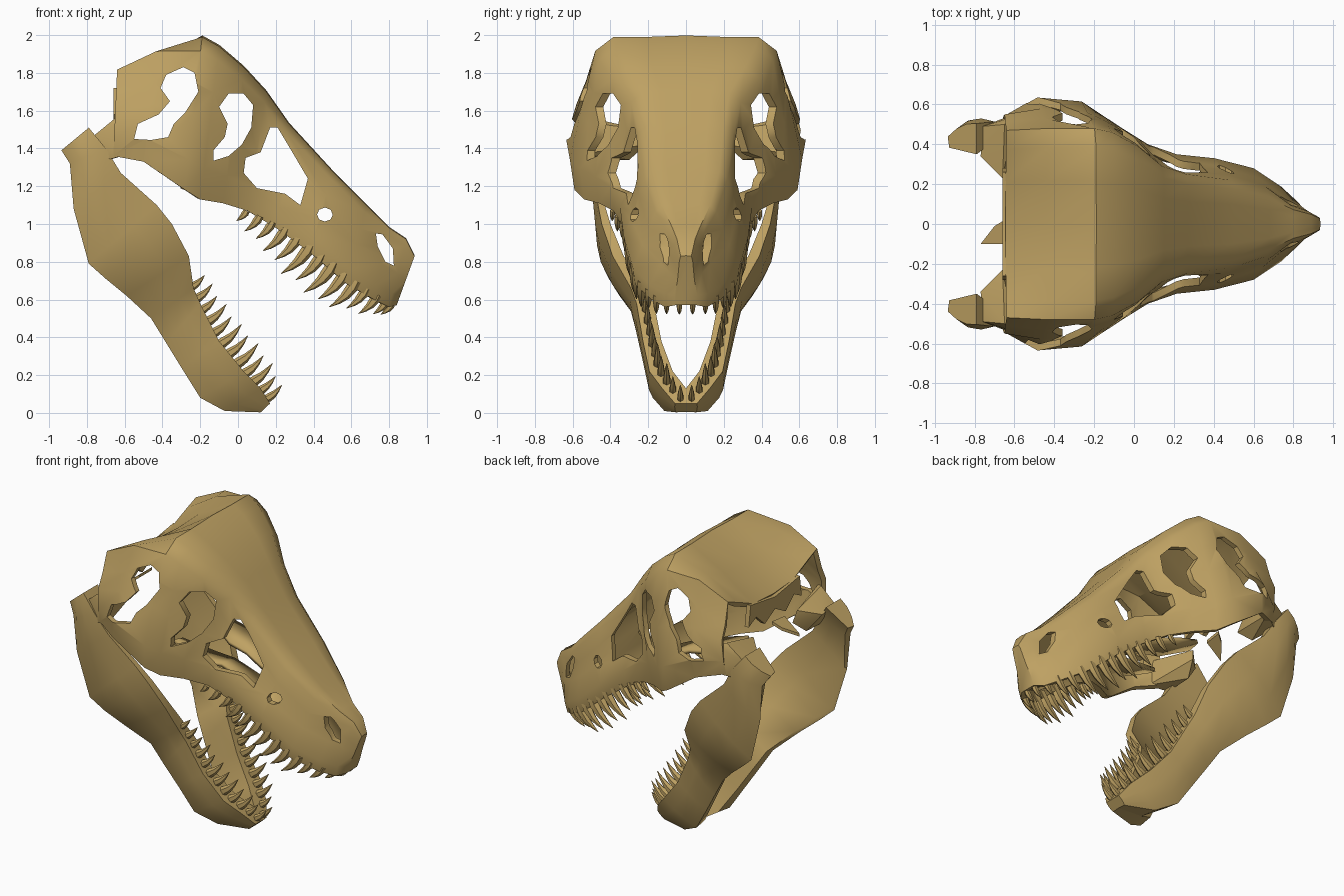
import bpy, bmesh, math
from mathutils import Vector

bone = bpy.data.materials.new("tan bone")
bone.diffuse_color = (0.52, 0.36, 0.125, 1)


def make(name, bm, angle=40):
    bmesh.ops.recalc_face_normals(bm, faces=bm.faces)
    me = bpy.data.meshes.new(name)
    bm.to_mesh(me)
    bm.free()
    me.materials.append(bone)
    ob = bpy.data.objects.new(name, me)
    bpy.context.collection.objects.link(ob)
    smooth(ob, angle)
    return ob


def smooth(ob, angle):
    bpy.ops.object.select_all(action='DESELECT')
    ob.select_set(True)
    bpy.context.view_layer.objects.active = ob
    bpy.ops.object.shade_smooth_by_angle(angle=math.radians(angle))


def apply_mod(ob, kind, **props):
    bpy.context.view_layer.objects.active = ob
    m = ob.modifiers.new(kind, kind)
    for k, v in props.items():
        setattr(m, k, v)
    bpy.ops.object.modifier_apply(modifier=m.name)


def loft(bm, rings, closed, cap_start, cap_end):
    vs = [[bm.verts.new(p) for p in r] for r in rings]
    n = len(vs[0])
    for a, b in zip(vs, vs[1:]):
        for i in range(n if closed else n - 1):
            j = (i + 1) % n
            bm.faces.new((a[i], a[j], b[j], b[i]))
    if cap_start:
        bm.faces.new(vs[0])
    if cap_end:
        bm.faces.new(vs[-1][::-1])


def prism(bm, pts, a, b, place):
    loft(bm, [[place(p, a) for p in pts], [place(p, b) for p in pts]], True, True, True)


def hull(bm, pts):
    vs = [bm.verts.new(p) for p in pts]
    bmesh.ops.convex_hull(bm, input=vs)


# Skull shell: top x,z, bottom x,z, half-widths at top, middle, bottom, roof dip
stations = [
    (-0.64, 1.82, -0.66, 1.36, 0.47, 0.55, 0.54, 0.28),
    (-0.43, 1.94, -0.50, 1.33, 0.48, 0.58, 0.635, 0.16),
    (-0.19, 1.99, -0.28, 1.18, 0.48, 0.56, 0.615, 0.0),
    (-0.10, 1.94, -0.20, 1.13, 0.46, 0.52, 0.56, 0.0),
    (0.03, 1.83, -0.08, 1.11, 0.39, 0.45, 0.48, 0.0),
    (0.15, 1.70, 0.05, 1.07, 0.29, 0.34, 0.40, 0.0),
    (0.27, 1.53, 0.20, 0.98, 0.25, 0.29, 0.35, 0.0),
    (0.50, 1.28, 0.38, 0.85, 0.22, 0.28, 0.33, 0.0),
    (0.68, 1.10, 0.58, 0.68, 0.16, 0.23, 0.28, 0.0),
    (0.80, 0.98, 0.72, 0.60, 0.09, 0.13, 0.19, 0.0),
    (0.89, 0.92, 0.80, 0.56, 0.06, 0.085, 0.115, 0.0),
    (0.935, 0.83, 0.84, 0.57, 0.035, 0.045, 0.06, 0.0)]
rings = []
for tx, tz, bx, bz, wt, wm, wb, dip in stations:
    half = [(wt * 0.45, dip * 0.85), (wt * 0.8, dip * 0.3), (wt, 0.09 - dip * 0.3), (wt * 0.5 + wm * 0.5, 0.3),
            (wm, 0.5), (wb, 0.8), (wb * 0.96, 1.0)]
    pos = lambda y, t: (tx + (bx - tx) * t, y, tz + (bz - tz) * t)
    rings.append([pos(-y, t) for y, t in reversed(half)] + [pos(0, dip - 0.01)] + [pos(y, t) for y, t in half])
bm = bmesh.new()
loft(bm, rings, False, False, True)
skull = make("skull_shell", bm)
apply_mod(skull, 'SOLIDIFY', thickness=0.035, offset=-1)

# Openings cut straight through both cheeks
holes = [
    [(-0.55, 1.45), (-0.53, 1.53), (-0.42, 1.58), (-0.36, 1.65), (-0.41, 1.72), (-0.38, 1.79),
     (-0.29, 1.83), (-0.23, 1.80), (-0.21, 1.70), (-0.28, 1.59), (-0.34, 1.53), (-0.37, 1.46), (-0.46, 1.445)],
    [(-0.10, 1.62), (-0.05, 1.69), (0.03, 1.69), (0.08, 1.63), (0.07, 1.51), (0.02, 1.42),
     (-0.05, 1.36), (-0.13, 1.335), (-0.13, 1.39), (-0.07, 1.46), (-0.055, 1.53)],
    [(0.17, 1.51), (0.21, 1.51), (0.27, 1.41), (0.37, 1.24), (0.33, 1.10), (0.25, 1.16),
     (0.10, 1.19), (0.03, 1.27), (0.04, 1.35), (0.12, 1.38)],
    [(0.46 + 0.042 * math.cos(k * math.pi / 4), 1.05 + 0.037 * math.sin(k * math.pi / 4)) for k in range(8)],
    [(0.73, 0.95), (0.765, 0.945), (0.82, 0.87), (0.825, 0.78), (0.78, 0.80), (0.74, 0.88)]]
bm = bmesh.new()
for h in holes:
    for s in (1, -1):
        prism(bm, h, 0.03 * s, s, lambda p, y: (p[0], y, p[1]))
cutter = make("opening_cutter", bm)
cutter.hide_render = True
apply_mod(skull, 'BOOLEAN', operation='DIFFERENCE', solver='EXACT', object=cutter, use_self=True)
bpy.data.objects.remove(cutter)
smooth(skull, 40)

# Ragged back edge hanging from the dipped roof, with a loose splinter
half = [(0.26, 1.72), (0.28, 1.58), (0.20, 1.62), (0.11, 1.54)]
bm = bmesh.new()
prism(bm, [(0, 1.68)] + half + [(0, 1.60)] + [(-y, z) for y, z in reversed(half)], -0.66, -0.63,
      lambda p, x: (x, p[0], p[1]))
prism(bm, [(-0.65, 0.02), (-0.70, -0.01), (-0.77, -0.10), (-0.66, -0.10)], 0, 0.02,
      lambda p, dz: (p[0], p[1], 1.50 + (p[0] + 0.65) * 0.8 + dz))
make("back_plate", bm, 30)

# Jaw joint blocks
bm = bmesh.new()
for s in (1, -1):
    hull(bm, [(x, s * y, z) for x, y, z in (
        (-0.60, 0.54, 1.54), (-0.58, 0.56, 1.37), (-0.65, 0.50, 1.56), (-0.64, 0.21, 1.42),
        (-0.66, 0.23, 1.50), (-0.77, 0.34, 1.46), (-0.76, 0.49, 1.47), (-0.69, 0.50, 1.34),
        (-0.68, 0.30, 1.34))])
make("jaw_joint", bm, 30)

# Palate and its rear wings
bm = bmesh.new()
loft(bm, [[(x, -w, z), (x, 0, z + 0.03), (x, w, z)] for x, z, w in (
    (0.80, 0.63, 0.08), (0.57, 0.77, 0.24), (0.36, 0.94, 0.28), (0.22, 1.02, 0.18))], False, False, False)
for s in (1, -1):
    loft(bm, [[(x, s * a, z), (x, s * b, z + 0.02)] for x, z, a, b in (
        (0.22, 1.02, 0.03, 0.18), (0.02, 1.11, 0.06, 0.20), (-0.12, 1.13, 0.08, 0.28),
        (-0.30, 1.20, 0.16, 0.24))], False, False, False)
palate = make("palate", bm)
apply_mod(palate, 'SOLIDIFY', thickness=0.025, offset=0)

# Lower jaw: upper x,z, lower x,z, outer y, inner y
jaw = [
    (-0.79, 1.51, -0.935, 1.39, 0.52, 0.35),
    (-0.70, 1.40, -0.89, 1.32, 0.53, 0.42),
    (-0.62, 1.27, -0.87, 1.08, 0.50, 0.45),
    (-0.43, 1.10, -0.79, 0.79, 0.48, 0.43),
    (-0.35, 1.00, -0.70, 0.71, 0.46, 0.40),
    (-0.26, 0.83, -0.59, 0.62, 0.40, 0.33),
    (-0.235, 0.66, -0.46, 0.50, 0.30, 0.21),
    (-0.20, 0.58, -0.38, 0.37, 0.27, 0.17),
    (-0.10, 0.38, -0.30, 0.24, 0.235, 0.13),
    (0.03, 0.22, -0.20, 0.08, 0.20, 0.07),
    (0.12, 0.13, -0.07, 0.01, 0.13, 0.0),
    (0.17, 0.05, 0.12, 0.003, 0.06, 0.0)]
bm = bmesh.new()
for s in (1, -1):
    rings = []
    for i, (ux, uz, lx, lz, yo, yi) in enumerate(jaw):
        lo = max(yo * 0.88, yi * 1.02)
        sec = [(yo * 0.97, 0), (yo, 0.35), (yo * 0.98, 0.7), (lo, 1), (yi, 0.95), (yi, 0.4), (yi, 0)]
        if i == 0:
            sec = [(0.42 + (y - 0.42) * (1 - 0.5 * t), t) for y, t in sec]
        rings.append([(ux + (lx - ux) * t, s * y, uz + (lz - uz) * t) for y, t in sec])
    loft(bm, rings, True, True, True)
make("lower_jaw", bm, 38)


# Teeth: recurved six-sided cones spaced along a path, on both sides
def along(path, t):
    pts = [Vector(p) for p in path]
    seg = [(b - a).length for a, b in zip(pts, pts[1:])]
    d = t * sum(seg)
    for a, b, l in zip(pts, pts[1:], seg):
        if d <= l + 1e-6:
            return a.lerp(b, d / l)
        d -= l
    return pts[-1]


def teeth(name, path, count, axis, bend, low, high, peak):
    bm = bmesh.new()
    axis, bend = Vector(axis), Vector(bend)
    side = Vector((0, 1, 0))
    fwd = axis.cross(side).normalized()
    for i in range(count):
        t = i / (count - 1)
        f = t / peak if t < peak else (1 - t) / (1 - peak)
        size = (low + (high - low) * min(1, f * 1.3)) * (1 if i % 2 else 0.88)
        rad = 0.012 + size * 0.12
        p = along(path, t)
        for s in (1, -1):
            base = Vector((p.x, p.y * s, p.z))
            rings = []
            for u, r in ((-0.2, 0.85), (0.1, 1), (0.45, 0.8), (0.75, 0.48), (1, 0.06)):
                c = base + axis * size * u + bend * size * u * abs(u)
                rings.append([c + (fwd * math.cos(k * math.pi / 3) + side * 0.8 * math.sin(k * math.pi / 3))
                              * rad * r for k in range(6)])
            loft(bm, rings, True, True, True)
    make(name, bm, 50)


teeth("upper_teeth", [(0.04, 0.39, 1.06), (0.20, 0.325, 0.98), (0.38, 0.30, 0.86), (0.58, 0.255, 0.69),
                      (0.72, 0.165, 0.61), (0.80, 0.08, 0.57), (0.81, 0.035, 0.57)],
      14, (-0.42, 0, -0.85), (-0.35, 0, 0.15), 0.07, 0.185, 0.5)
teeth("lower_teeth", [(-0.24, 0.25, 0.67), (-0.20, 0.22, 0.57), (-0.10, 0.183, 0.38), (0.02, 0.14, 0.22),
                      (0.11, 0.08, 0.13), (0.16, 0.03, 0.08)],
      12, (0.80, 0, 0.30), (0.0, 0, 0.45), 0.09, 0.145, 0.7)
